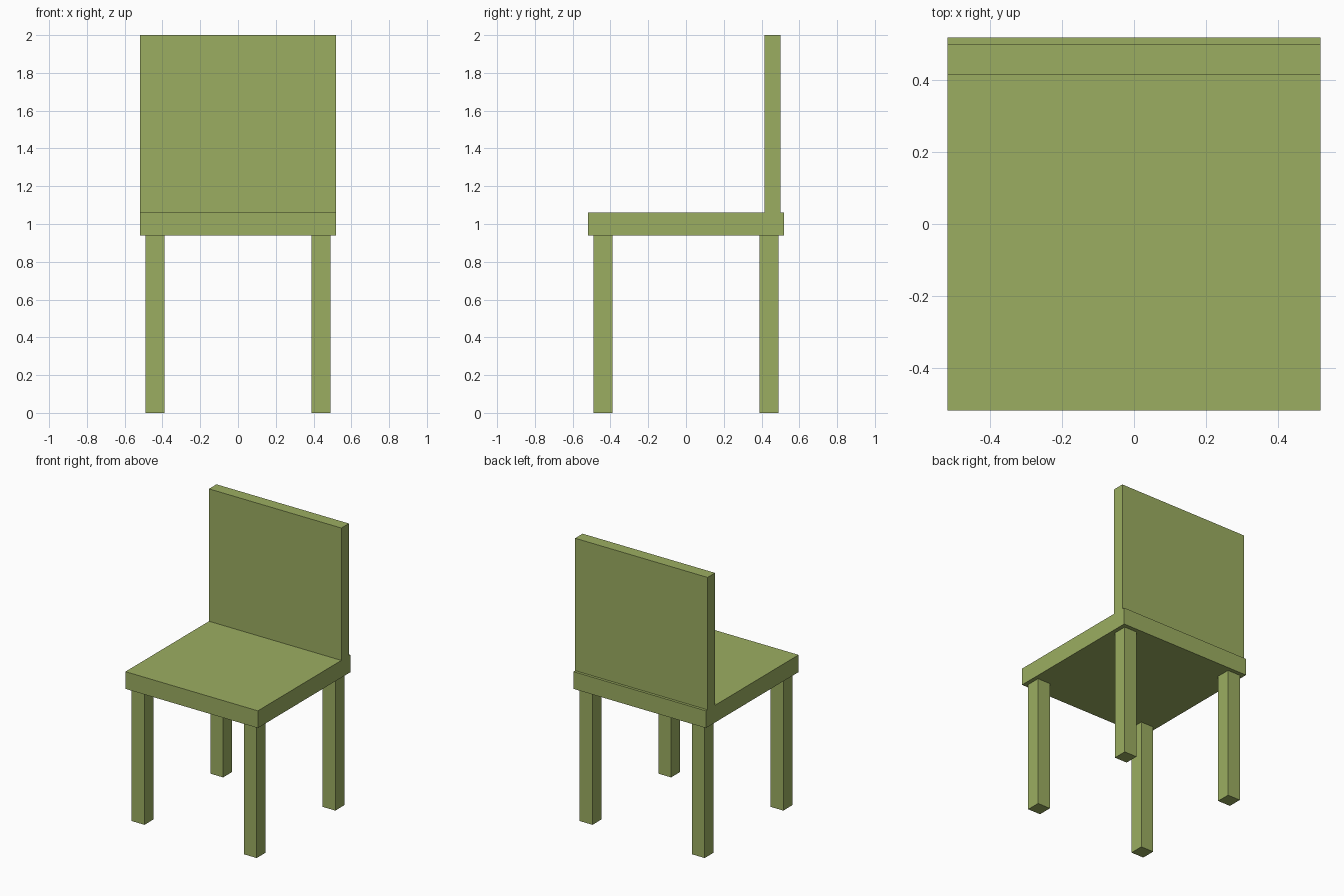
import bpy

if "Cube" in bpy.data.objects:
    bpy.data.objects.remove(bpy.data.objects["Cube"])

green = bpy.data.materials.new("olive_green")
green.diffuse_color = (0.33, 0.42, 0.12, 1)
green.use_nodes = True
green.node_tree.nodes["Principled BSDF"].inputs["Base Color"].default_value = green.diffuse_color


def box(name, lo, hi):
    """Axis-aligned box between two corners."""
    center = [(a + b) / 2 for a, b in zip(lo, hi)]
    bpy.ops.mesh.primitive_cube_add(size=1, location=center)
    obj = bpy.context.object
    obj.name = name
    obj.scale = [b - a for a, b in zip(lo, hi)]
    bpy.ops.object.transform_apply(location=False, rotation=False, scale=True)
    obj.data.materials.append(green)
    return obj


HALF = 0.519
SEAT_BOTTOM, SEAT_TOP = 0.94, 1.062
LEG_CENTER, LEG_HALF = 0.44, 0.05

# Seat slab and upright backrest, set slightly in from the rear edge
box("seat", (-HALF, -HALF, SEAT_BOTTOM), (HALF, HALF, SEAT_TOP))
box("backrest", (-HALF, 0.416, SEAT_TOP), (HALF, 0.5, 2.0))

# Four square legs
for sy, row in ((-1, "front"), (1, "back")):
    for sx, side in ((-1, "left"), (1, "right")):
        x, y = sx * LEG_CENTER, sy * LEG_CENTER
        box(f"{row}_{side}_leg",
            (x - LEG_HALF, y - LEG_HALF, 0),
            (x + LEG_HALF, y + LEG_HALF, SEAT_BOTTOM))
